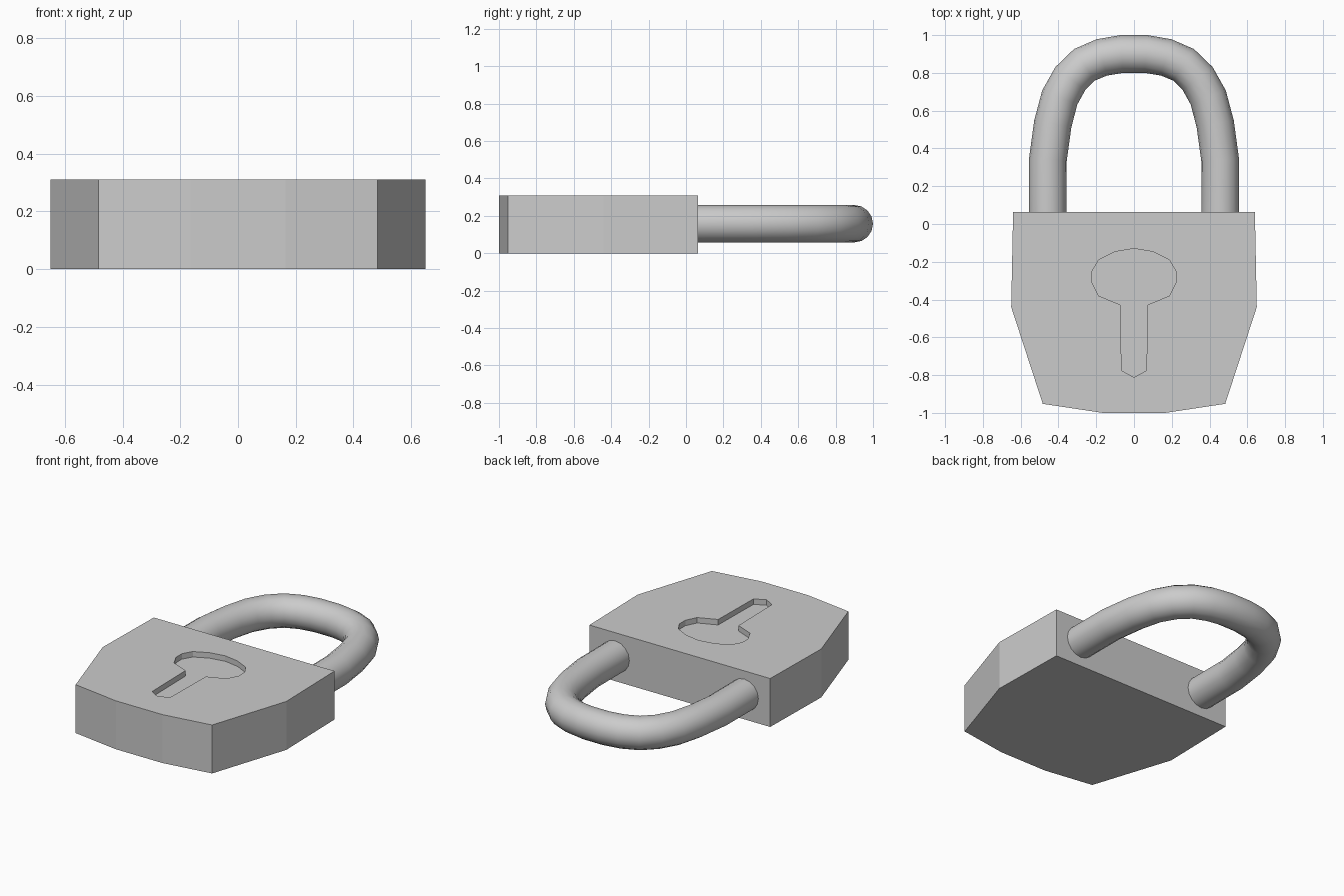
import bpy, bmesh

if "Cube" in bpy.data.objects:
    bpy.data.objects.remove(bpy.data.objects["Cube"])


def prism(name, half, z0, z1):
    """Extrude an outline given as its right half, from top to bottom."""
    pts = half + [(-x, y) for x, y in reversed(half) if x > 0]
    bm = bmesh.new()
    face = bm.faces.new([bm.verts.new((x, y, z0)) for x, y in pts])
    ext = bmesh.ops.extrude_face_region(bm, geom=[face])
    for v in ext["geom"]:
        if isinstance(v, bmesh.types.BMVert):
            v.co.z = z1
    bmesh.ops.recalc_face_normals(bm, faces=bm.faces[:])
    mesh = bpy.data.meshes.new(name)
    bm.to_mesh(mesh)
    bm.free()
    obj = bpy.data.objects.new(name, mesh)
    bpy.context.collection.objects.link(obj)
    return obj


def select(obj):
    bpy.ops.object.select_all(action='DESELECT')
    obj.select_set(True)
    bpy.context.view_layer.objects.active = obj


# Lock body
body = prism("lock_body", [(0.64, 0.063), (0.65, -0.44), (0.483, -0.952), (0.165, -1.0)], 0, 0.31)

# Shallow keyhole recess cut into the top face
keyhole = prism("keyhole_cutter", [
    (0.0, -0.13), (0.1, -0.147), (0.187, -0.19), (0.222, -0.25), (0.222, -0.31),
    (0.187, -0.38), (0.072, -0.428), (0.066, -0.775), (0.0, -0.812)], 0.275, 0.4)
keyhole.hide_render = True
cut = body.modifiers.new("keyhole", 'BOOLEAN')
cut.operation = 'DIFFERENCE'
cut.solver = 'EXACT'
cut.object = keyhole
select(body)
bpy.ops.object.modifier_apply(modifier=cut.name)
bpy.data.objects.remove(keyhole)

# Shackle: round bar swept along a mirrored arch, feet sunk into the body
arch = [(0.457, 0.0), (0.456, 0.34), (0.43, 0.53), (0.393, 0.67), (0.337, 0.77),
        (0.262, 0.843), (0.17, 0.882), (0.065, 0.9)]
path = arch + [(-x, y) for x, y in reversed(arch)]
curve = bpy.data.curves.new("shackle", 'CURVE')
curve.dimensions = '3D'
curve.bevel_depth = 0.1
curve.bevel_resolution = 6
curve.use_fill_caps = True
spline = curve.splines.new('POLY')
spline.points.add(len(path) - 1)
for p, (x, y) in zip(spline.points, path):
    p.co = (x, y, 0.158, 1)
shackle = bpy.data.objects.new("shackle", curve)
bpy.context.collection.objects.link(shackle)
select(shackle)
bpy.ops.object.convert(target='MESH')
bpy.ops.object.shade_smooth_by_angle(angle=0.9)
